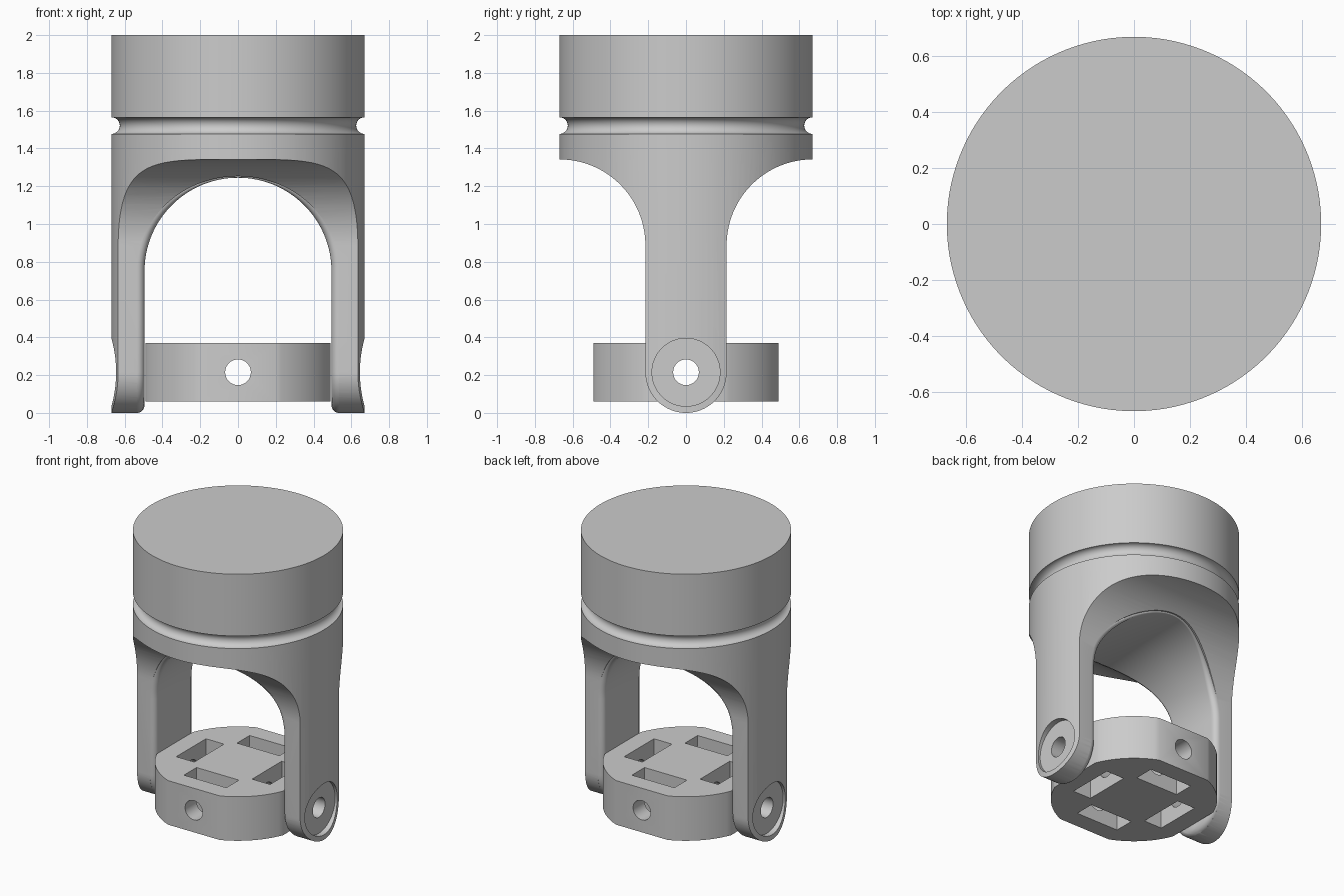
import bpy, bmesh
from math import sin, cos, pi, sqrt, hypot, atan2
from mathutils import Matrix, Vector

if "Cube" in bpy.data.objects:
    bpy.data.objects.remove(bpy.data.objects["Cube"], do_unlink=True)

R = 0.67           # outer radius of the yoke
ARM = 0.215        # half width of an arm, and height of the pin axis
FIL = R - ARM      # big fillet under the head
HEAD = 1.342       # underside of the head
TUN = 0.495        # half width of the opening between the arms
TUN_Z = 0.75       # spring line of the opening's arch
EDGE = 0.04        # rounding of the inner arm edges

metal = bpy.data.materials.new("Plain grey")
metal.use_nodes = True
grey = (0.6, 0.6, 0.6, 1)
metal.diffuse_color = grey
metal.node_tree.nodes["Principled BSDF"].inputs["Base Color"].default_value = grey


def finish(bm, name):
    bmesh.ops.recalc_face_normals(bm, faces=bm.faces)
    mesh = bpy.data.meshes.new(name)
    bm.to_mesh(mesh)
    bm.free()
    ob = bpy.data.objects.new(name, mesh)
    mesh.materials.append(metal)
    bpy.context.collection.objects.link(ob)
    return ob


def prism(name, outline, direction):
    """Extrude a closed outline of 3D points along a direction."""
    bm = bmesh.new()
    base = [bm.verts.new(p) for p in outline]
    top = [bm.verts.new(Vector(p) + Vector(direction)) for p in outline]
    bm.faces.new(base)
    bm.faces.new(top)
    for i in range(len(base)):
        bm.faces.new((base[i - 1], base[i], top[i], top[i - 1]))
    return finish(bm, name)


def rod(name, radius, start, end):
    a, b = Vector(start), Vector(end)
    turn = (b - a).to_track_quat('Z', 'Y').to_matrix().to_4x4()
    bm = bmesh.new()
    bmesh.ops.create_cone(bm, cap_ends=True, segments=48, radius1=radius, radius2=radius,
                          depth=(b - a).length, matrix=Matrix.Translation((a + b) / 2) @ turn)
    return finish(bm, name)


def box(name, centre, size):
    bm = bmesh.new()
    bmesh.ops.create_cube(bm, size=1, matrix=Matrix.Translation(centre) @ Matrix.Diagonal((*size, 1)))
    return finish(bm, name)


def boolean(ob, cutter, op='DIFFERENCE'):
    """Cut with the watertight solver, or the exact one if that changes nothing."""
    before = len(ob.data.vertices)
    for solver in ('MANIFOLD', 'EXACT'):
        mod = ob.modifiers.new("cut", 'BOOLEAN')
        mod.operation, mod.object, mod.solver = op, cutter, solver
        with bpy.context.temp_override(object=ob, active_object=ob, selected_objects=[ob]):
            bpy.ops.object.modifier_apply(modifier=mod.name)
        if len(ob.data.vertices) != before:
            break
    bpy.data.objects.remove(cutter, do_unlink=True)


def arc(cx, cz, radius, a0, a1, n):
    return [(cx + radius * cos(a0 + (a1 - a0) * i / n),
             cz + radius * sin(a0 + (a1 - a0) * i / n)) for i in range(n + 1)]


# Yoke side shape: round arm ends, straight arms, big fillets to the head
right = arc(0, ARM, ARM, -pi / 2, 0, 20) + arc(R, HEAD - FIL, FIL, pi, pi / 2, 28)
right += [(0.9, HEAD), (0.9, 2.1)]
outline = right + [(-y, z) for y, z in reversed(right[1:])]
yoke = prism("yoke", [(-1, y, z) for y, z in outline], (2, 0, 0))


# Opening between the arms: arched tunnel flaring softly at its rims
def half_width(z):
    if z < ARM:
        return sqrt(max(ARM ** 2 - (ARM - z) ** 2, 0.0004))
    if z < HEAD - FIL:
        return ARM
    return R - sqrt(FIL ** 2 - (z - HEAD + FIL) ** 2)


def flare(y, z, radius):
    rim = ARM - hypot(y, z - ARM) if z < ARM else half_width(z) - abs(y)
    k = min(max(radius - rim, 0), radius)
    return radius - sqrt(radius ** 2 - k ** 2)


low = [-0.1, -0.003] + [ARM * (1 - cos(pi / 2 * i / 12)) for i in range(1, 13)] + [0.5]
path = [(TUN, z, 0) for z in low]
path += [(x, z, atan2(z - TUN_Z, x)) for x, z in arc(0, TUN_Z, TUN, 0, pi, 64)]
path += [(-TUN, z, pi) for z in reversed(low)]
bm = bmesh.new()
rows = []
for x, z, a in path:
    w = half_width(max(z, 0))
    radius = EDGE * (1 - 0.8 * sin(a) ** 2)
    inner = max(w - radius, w * 0.3)
    rim = [inner + (w - inner) * sin(pi / 2 * i / 7) for i in range(8)]
    ys = [-0.8] + [-y for y in reversed(rim)] + [0] + rim + [0.8]
    rows.append([bm.verts.new((x + flare(y, z, radius) * cos(a), y,
                               z + flare(y, z, radius) * sin(a))) for y in ys])
for p, q in zip(rows, rows[1:]):
    for i in range(len(p) - 1):
        bm.faces.new((p[i], p[i + 1], q[i + 1], q[i]))
bm.faces.new([row[0] for row in rows])
bm.faces.new([row[-1] for row in rows])
bm.faces.new(rows[0] + rows[-1][::-1])
bmesh.ops.triangulate(bm, faces=bm.faces)
boolean(yoke, finish(bm, "tunnel"))

# Round outside of the yoke: turned cylinder with a round groove
profile = [(R, -0.2)] + arc(R, 1.521, 0.044, 1.5 * pi, 0.5 * pi, 14) + [(R, 2)]
bm = bmesh.new()
rings = [[bm.verts.new((r * cos(2 * pi * (i + 0.5) / 128), r * sin(2 * pi * (i + 0.5) / 128), z))
          for i in range(128)] for r, z in profile]
for p, q in zip(rings, rings[1:]):
    for i in range(128):
        bm.faces.new((p[i - 1], p[i], q[i], q[i - 1]))
bm.faces.new(rings[0])
bm.faces.new(rings[-1])
boolean(yoke, finish(bm, "turned_outside"), 'INTERSECT')

# Pin seats and pin holes through both arms
for side in (-1, 1):
    boolean(yoke, rod("pin_seat", 0.18, (side * 0.63, 0, ARM), (side * 0.9, 0, ARM)))
    boolean(yoke, rod("pin_hole", 0.068, (side * 0.4, 0, ARM), (side * 0.8, 0, ARM)))

# Centre block: round plate with four flats
corner = atan2(0.2, 0.49)
outline = []
for q in range(4):
    outline += arc(0, 0, 0.53, q * pi / 2 + corner, (q + 1) * pi / 2 - corner, 14)
block = prism("centre_block", [(x, y, 0.06) for x, y in outline], (0, 0, 0.31))

# Four slots and two crossing pin holes
for s in (-1, 1):
    boolean(block, box("slot", (s * 0.295, 0, ARM), (0.14, 0.33, 1)))
    boolean(block, box("slot", (0, s * 0.295, ARM), (0.33, 0.14, 1)))
boolean(block, rod("cross_hole", 0.068, (-0.8, 0, ARM), (0.8, 0, ARM)))
boolean(block, rod("cross_hole", 0.068, (0, -0.8, ARM), (0, 0.8, ARM)))

# Smooth shading with crisp edges
for ob in bpy.context.view_layer.objects:
    ob.select_set(ob in (yoke, block))
bpy.context.view_layer.objects.active = yoke
bpy.ops.object.shade_smooth_by_angle(angle=0.5)
